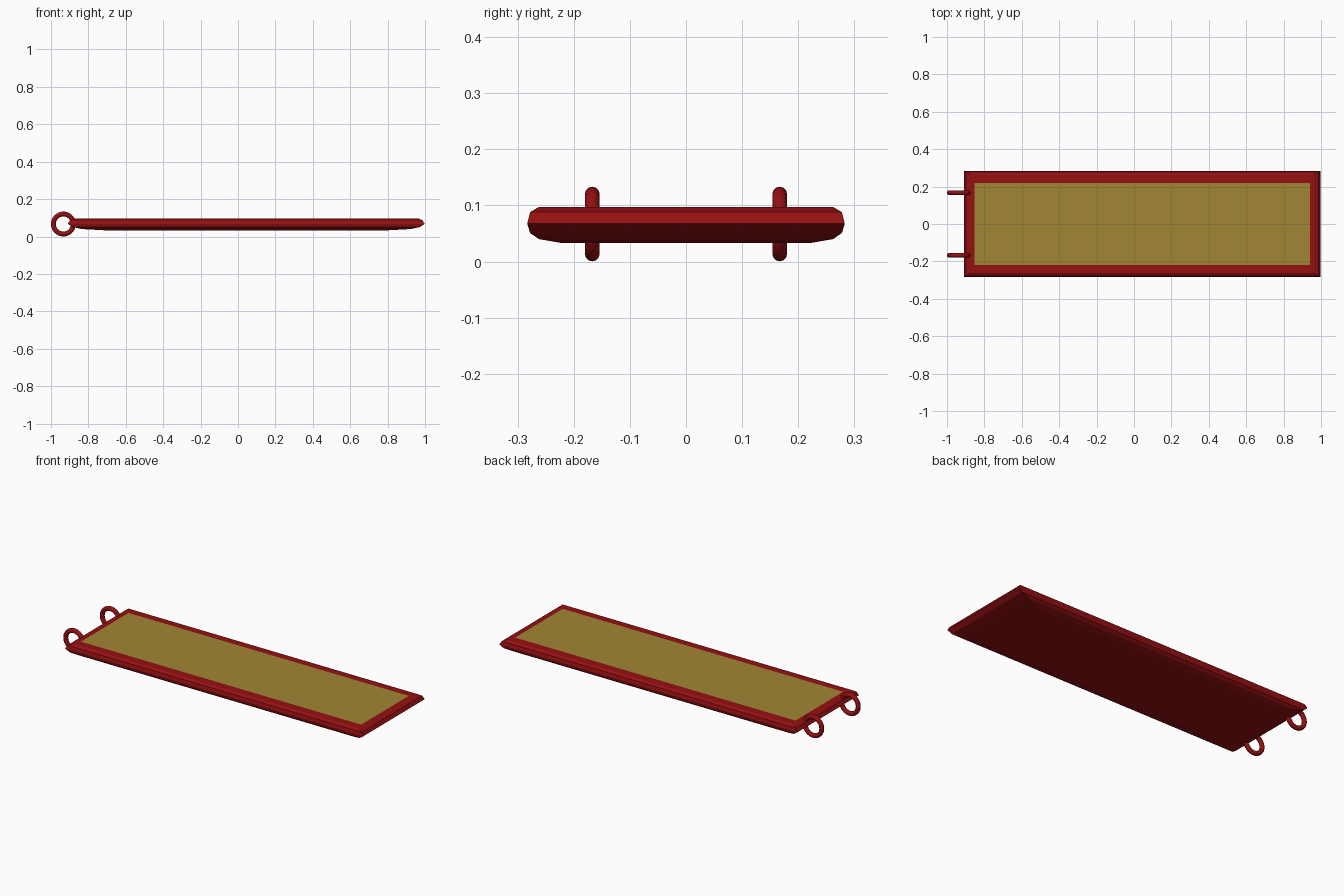
import bpy, bmesh, math

if "Cube" in bpy.data.objects:
    bpy.data.objects.remove(bpy.data.objects["Cube"])


def material(name, color):
    m = bpy.data.materials.new(name)
    m.diffuse_color = (*color, 1)
    m.use_nodes = True
    m.node_tree.nodes["Principled BSDF"].inputs["Base Color"].default_value = m.diffuse_color
    return m


RED = material("red", (0.30, 0.005, 0.006))
GOLD = material("gold", (0.36, 0.24, 0.035))
X0, X1, Y = -0.91, 0.998, 0.283


def ring(bm, dx, dy, z):
    pts = [(X0 + dx, -Y + dy), (X1 - dx, -Y + dy), (X1 - dx, Y - dy), (X0 + dx, Y - dy)]
    return [bm.verts.new((x, y, z)) for x, y in pts]


def finish(bm, name, mat):
    me = bpy.data.meshes.new(name)
    bm.to_mesh(me)
    bm.free()
    me.materials.append(mat)
    bpy.context.collection.objects.link(bpy.data.objects.new(name, me))


# Board with rounded rim: (x inset, y inset, z) from underside up to the panel edge
profile = [(0.20, 0.062, 0.033), (0.075, 0.021, 0.040), (0.025, 0.005, 0.051),
           (0, 0, 0.068), (0.012, 0.005, 0.088), (0.038, 0.021, 0.0975),
           (0.056, 0.065, 0.0975)]
bm = bmesh.new()
rings = [ring(bm, *p) for p in profile]
bm.faces.new(rings[0][::-1])
for a, b in zip(rings, rings[1:]):
    for i in range(4):
        j = (i + 1) % 4
        bm.faces.new((a[i], a[j], b[j], b[i]))
finish(bm, "board_frame", RED)

# Flush inlaid panel
bm = bmesh.new()
bm.faces.new(ring(bm, *profile[-1]))
finish(bm, "inlaid_panel", GOLD)

# Hanging rings at the left end
for side, y in (("front", -0.167), ("back", 0.167)):
    bpy.ops.mesh.primitive_torus_add(
        major_segments=32, minor_segments=12, major_radius=0.0535, minor_radius=0.013,
        location=(-0.9335, y, 0.067), rotation=(math.pi / 2, 0, 0))
    o = bpy.context.object
    o.name = side + "_hanging_ring"
    o.data.materials.append(RED)
    bpy.ops.object.shade_smooth_by_angle(angle=math.radians(40))
